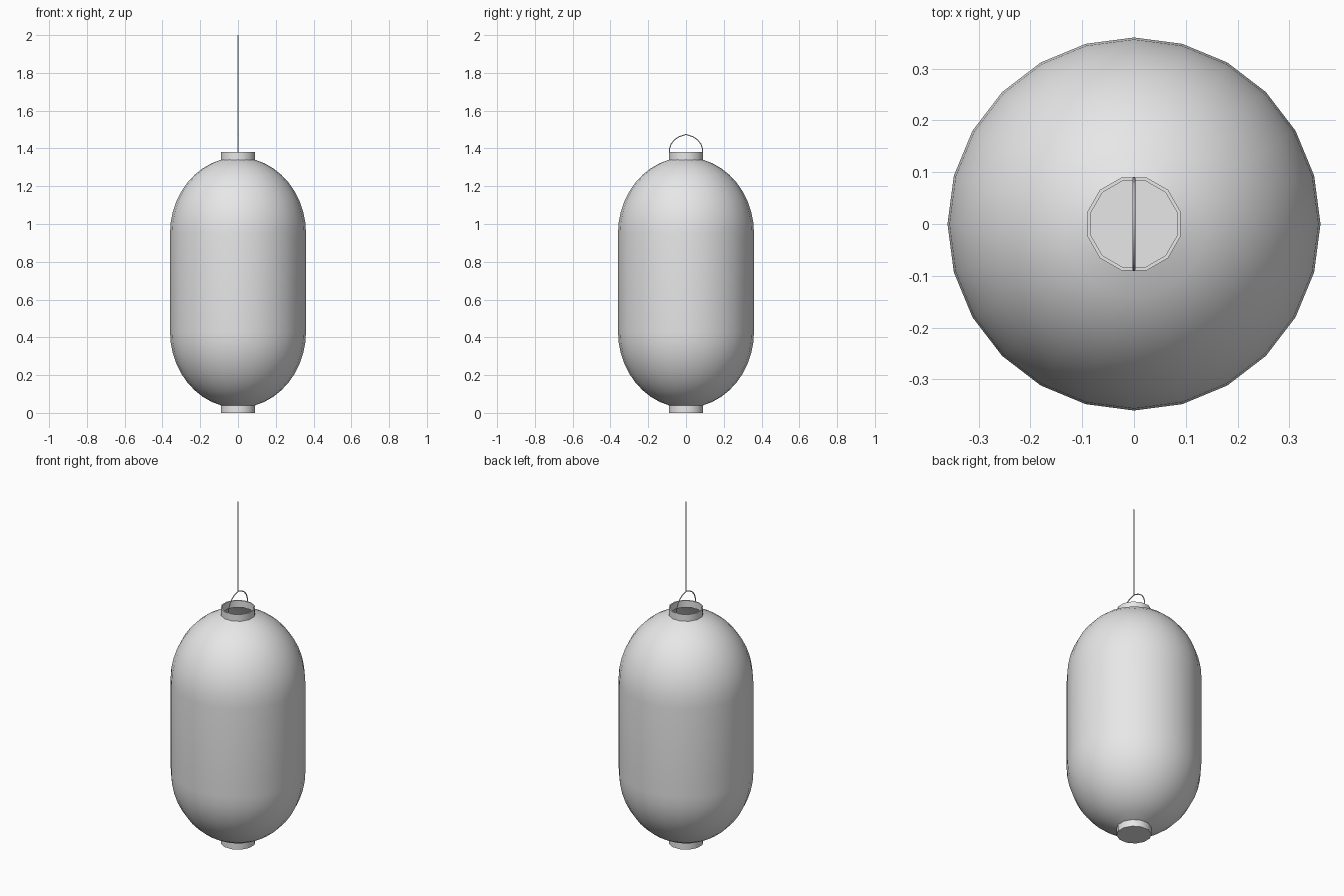
import bpy
import math
from mathutils import Vector

cube = bpy.data.objects.get("Cube")
if cube:
    bpy.data.objects.remove(cube)

grey = bpy.data.materials.new("paper_grey")
grey.use_nodes = True
grey.diffuse_color = (0.8, 0.8, 0.8, 1)
grey.node_tree.nodes["Principled BSDF"].inputs["Base Color"].default_value = (0.8, 0.8, 0.8, 1)

CENTRE = 0.69   # mid height of the lantern body


def add_mesh(name, verts, faces, smooth=None):
    mesh = bpy.data.meshes.new(name)
    mesh.from_pydata(verts, [], faces)
    mesh.materials.append(grey)
    obj = bpy.data.objects.new(name, mesh)
    bpy.context.collection.objects.link(obj)
    if smooth:
        bpy.ops.object.select_all(action='DESELECT')
        obj.select_set(True)
        bpy.context.view_layer.objects.active = obj
        bpy.ops.object.shade_smooth_by_angle(angle=math.radians(smooth))
    return obj


def lathe(name, profile, sides, turn=0.0, closed=False, cap_first=False):
    """Spin (radius, height) points, listed upwards on the outside, about z."""
    verts = []
    for r, z in profile:
        for i in range(sides):
            a = turn + math.tau * i / sides
            verts.append((r * math.cos(a), r * math.sin(a), z))
    n = len(profile)
    faces = []
    for k in range(n if closed else n - 1):
        low, high = k * sides, (k + 1) % n * sides
        for i in range(sides):
            j = (i + 1) % sides
            faces.append((low + i, low + j, high + j, high + i))
    if cap_first:
        faces.append(tuple(reversed(range(sides))))
    return add_mesh(name, verts, faces, smooth=40)


# Hollow paper body: straight middle with an elliptical dome at each end
RADIUS, HALF_STRAIGHT, DOME = 0.36, 0.26, 0.403
STEPS = 9
end_angle = math.acos(0.09 / RADIUS)
upper = []
for s in range(STEPS + 1):
    a = end_angle * s / STEPS
    upper.append((RADIUS * math.cos(a), HALF_STRAIGHT + DOME * math.sin(a)))
body_profile = [(r, CENTRE - h) for r, h in reversed(upper)]
body_profile += [(r, CENTRE + h) for r, h in upper]
lathe("lantern_body", body_profile, 24)

# Open collar at the top, closed cup at the bottom
OUTER, INNER = 0.093, 0.086
TURN = math.pi / 12
lathe("top_collar", [(OUTER, 1.34), (OUTER, 1.38), (INNER, 1.38), (INNER, 1.34)],
      12, TURN, closed=True)
lathe("bottom_cup", [(OUTER, 0), (OUTER, 0.04), (INNER, 0.04), (INNER, 0.002)],
      12, TURN, cap_first=True)

# Wire handle arching over the top collar from front to back
half = [(0.088, 1.375), (0.087, 1.40), (0.078, 1.425), (0.06, 1.447), (0.035, 1.463)]
path = [(-y, z) for y, z in half] + [(0, 1.474)] + [(y, z) for y, z in reversed(half)]
WIRE, SIDES = 0.003, 6
verts, faces = [], []
for k, (y, z) in enumerate(path):
    before, after = path[max(k - 1, 0)], path[min(k + 1, len(path) - 1)]
    along = Vector((0, after[0] - before[0], after[1] - before[1])).normalized()
    across = Vector((1, 0, 0))
    out = along.cross(across)
    for i in range(SIDES):
        a = math.tau * i / SIDES
        verts.append(Vector((0, y, z)) + WIRE * (math.cos(a) * across + math.sin(a) * out))
for k in range(len(path) - 1):
    for i in range(SIDES):
        j = (i + 1) % SIDES
        faces.append((k * SIDES + i, k * SIDES + SIDES + i,
                      k * SIDES + SIDES + j, k * SIDES + j))
add_mesh("wire_handle", verts, faces, smooth=70)

# Flat hanging string
W = 0.002
add_mesh("hanging_string", [(-W, 0, 1.47), (W, 0, 1.47), (W, 0, 2), (-W, 0, 2)], [(0, 1, 2, 3)])
